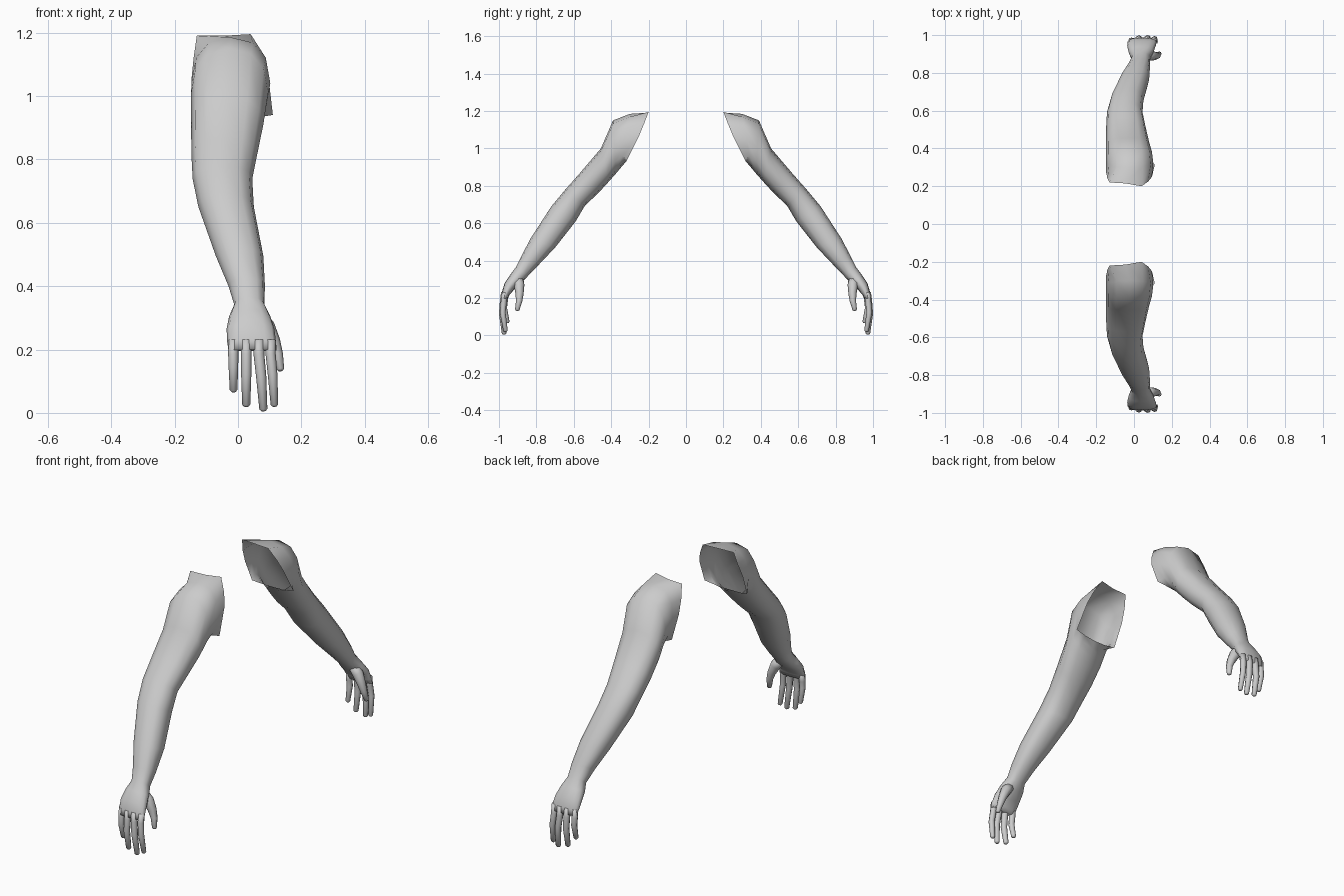
import bpy, bmesh, math
from mathutils import Vector

if "Cube" in bpy.data.objects:
    bpy.data.objects.remove(bpy.data.objects["Cube"])

skin = bpy.data.materials.new("light grey")
skin.diffuse_color = (0.6, 0.6, 0.6, 1)
skin.use_nodes = True
skin.node_tree.nodes["Principled BSDF"].inputs["Base Color"].default_value = skin.diffuse_color


def loft(name, rings, cap_start=False, cap_end=True):
    """Skin a list of equal-sized rings, mirrored across y = 0."""
    bm = bmesh.new()
    loops = [[bm.verts.new(p) for p in r] for r in rings]
    n = len(loops[0])
    for a, b in zip(loops, loops[1:]):
        for i in range(n):
            j = (i + 1) % n
            bm.faces.new((a[i], a[j], b[j], b[i]))
    if cap_start:
        bm.faces.new(loops[0])
    if cap_end:
        bm.faces.new(loops[-1])
    bmesh.ops.recalc_face_normals(bm, faces=bm.faces)
    me = bpy.data.meshes.new(name)
    bm.to_mesh(me)
    bm.free()
    for p in me.polygons:
        p.use_smooth = True
    me.materials.append(skin)
    ob = bpy.data.objects.new(name, me)
    bpy.context.collection.objects.link(ob)
    mod = ob.modifiers.new("mirror", 'MIRROR')
    mod.use_axis = (False, True, False)
    return ob


def section(top, bottom, x0, x1, n=12, power=0.85):
    """Rounded ring between an upper and a lower (y, z) point, x0 to x1 wide."""
    t, b = Vector((0, *top)), Vector((0, *bottom))
    mid, half = (t + b) / 2, (t - b) / 2
    ring = []
    for k in range(n):
        a = 2 * math.pi * k / n
        s, c = math.sin(a), math.cos(a)
        u = math.copysign(abs(s) ** power, s)
        v = math.copysign(abs(c) ** power, c)
        ring.append(mid + half * v + Vector(((x0 + x1) / 2 + u * (x1 - x0) / 2, 0, 0)))
    return ring


def tube(name, path, radii, n=8):
    """Tapered finger along a path, with a rounded tip."""
    pts = [Vector(p) for p in path]
    end = (pts[-1] - pts[-2]).normalized()
    pts.append(pts[-1] + end * radii[-1] * 0.5)
    radii = list(radii) + [radii[-1] * 0.55]
    rings = []
    for i, p in enumerate(pts):
        d = (pts[min(i + 1, len(pts) - 1)] - pts[max(i - 1, 0)]).normalized()
        u = (Vector((1, 0, 0)) - d * d.x).normalized()
        w = d.cross(u)
        rings.append([p + (u * math.cos(2 * math.pi * k / n) + w * math.sin(2 * math.pi * k / n)) * radii[i]
                      for k in range(n)])
    return loft(name, rings, cap_start=True)


# Open, slanted shoulder rim
rim = [(-.045, .215, 1.19), (.04, .20, 1.195), (.075, .225, 1.13), (.095, .25, 1.07),
       (.11, .315, .94), (.05, .32, .93), (-.015, .325, .925), (-.08, .325, .925),
       (-.14, .32, .93), (-.147, .27, 1.05), (-.14, .24, 1.12), (-.13, .22, 1.19)]

# Shoulder, elbow, wrist, palm
arm = [
    section((.30, 1.185), (.35, .895), -.147, .102),
    section((.39, 1.15), (.375, .865), -.148, .095),
    section((.455, 1.0), (.415, .82), -.148, .08),
    section((.57, .865), (.47, .76), -.147, .06),
    section((.645, .78), (.54, .695), -.143, .045),
    section((.72, .69), (.59, .61), -.125, .05),
    section((.83, .52), (.70, .47), -.07, .08),
    section((.88, .425), (.79, .375), -.03, .085),
    section((.91, .365), (.845, .318), -.012, .083),
    section((.94, .325), (.875, .285), -.028, .102),
    section((.97, .28), (.915, .25), -.036, .115),
    section((.985, .23), (.945, .215), -.034, .12),
    section((.988, .20), (.952, .195), -.03, .122),
]
loft("arm", [rim] + arm)

# Fingers: knuckle x, tip x, y of knuckle / middle / tip, tip z, radius
for name, xa, xb, ya, ym, yt, zt, r in [
    ("little_finger", -.015, -.014, .965, .972, .955, .072, .016),
    ("ring_finger", .026, .026, .971, .983, .967, .026, .017),
    ("middle_finger", .066, .080, .972, .984, .972, .012, .017),
    ("index_finger", .103, .115, .968, .980, .965, .026, .016),
]:
    xm = (xa + xb) / 2
    zm = (.22 + zt) / 2
    tube(name, [(xa, ya, .23), (xa, (ya + ym) / 2, .185), (xm, ym, zm), (xb, yt, zt)],
         (r, r, r * .95, r * .75))

# Thumb
tube("thumb", [(.06, .895, .305), (.09, .892, .27), (.112, .89, .225), (.125, .892, .185), (.134, .902, .138)],
     (.025, .028, .022, .017, .012))
